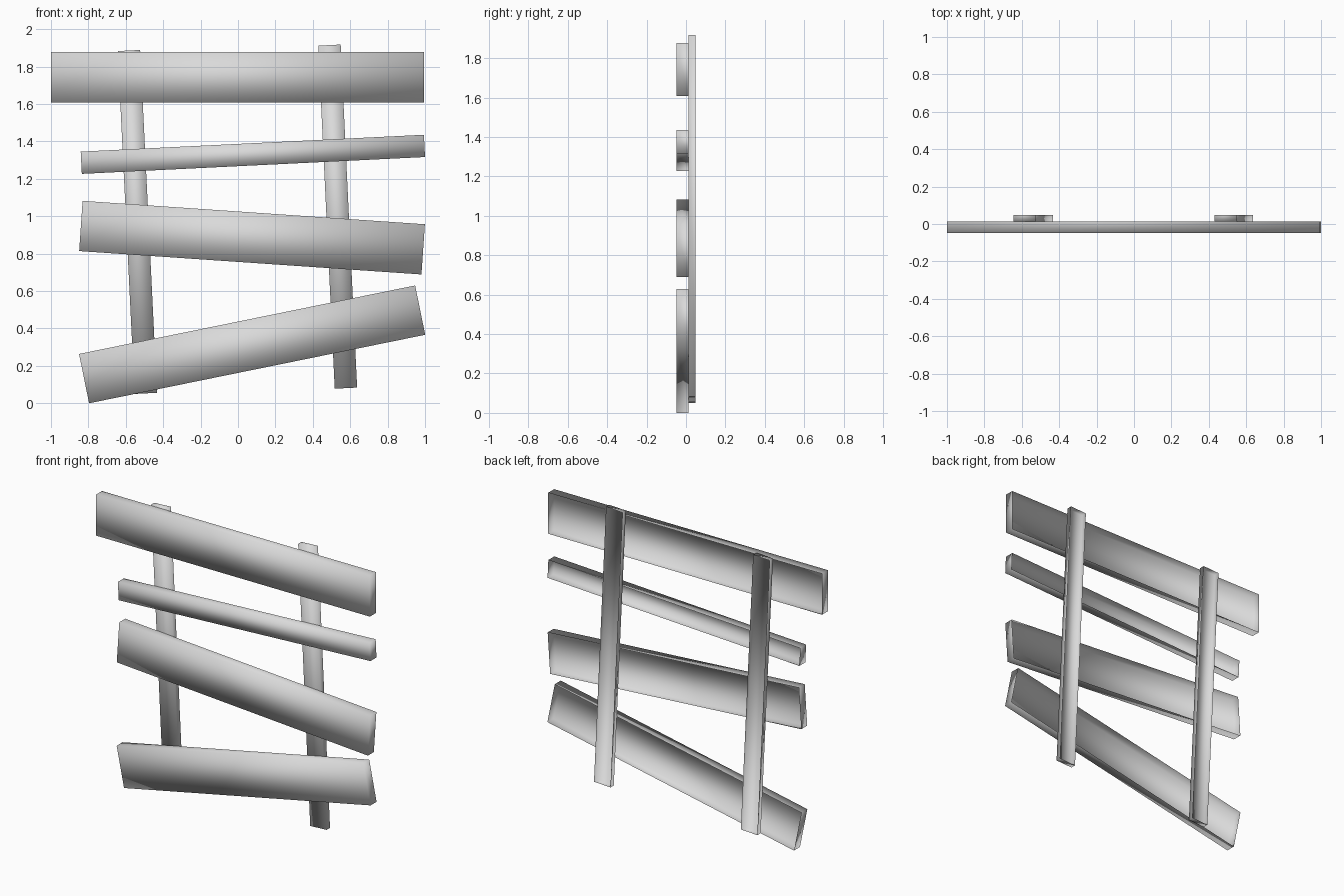
import bpy
import bmesh
from mathutils import Matrix, Vector

cube = bpy.data.objects.get("Cube")
if cube:
    bpy.data.objects.remove(cube, do_unlink=True)

# One plain grey for all the boards
grey = bpy.data.materials.new("plain_grey")
grey.use_nodes = True
colour = (0.7, 0.7, 0.7, 1)
grey.diffuse_color = colour
grey.node_tree.nodes["Principled BSDF"].inputs["Base Color"].default_value = colour

FRONT, JOINT, BACK = -0.049, 0.013, 0.048


def board(name, start, end, width, y0, y1):
    """Smooth, open-backed board whose centre line runs from start to end in the xz plane."""
    a, b = (Vector((x, (y0 + y1) / 2, z)) for x, z in (start, end))
    along = b - a
    bm = bmesh.new()
    bmesh.ops.create_cube(bm, size=1)
    bm.normal_update()
    back = [f for f in bm.faces if f.normal.y > 0.5]
    bmesh.ops.delete(bm, geom=back, context="FACES_ONLY")
    bmesh.ops.transform(bm, matrix=Matrix.Diagonal((along.length, y1 - y0, width, 1)), verts=bm.verts)
    for face in bm.faces:
        face.smooth = True
    mesh = bpy.data.meshes.new(name)
    bm.to_mesh(mesh)
    bm.free()
    mesh.materials.append(grey)
    ob = bpy.data.objects.new(name, mesh)
    turn = Vector((1, 0, 0)).rotation_difference(along).to_matrix().to_4x4()
    ob.matrix_world = Matrix.Translation((a + b) / 2) @ turn
    bpy.context.collection.objects.link(ob)


# Crooked planks across the front
planks = [
    ("top_plank", (-1.0, 1.743), (0.995, 1.743), 0.27),
    ("narrow_plank", (-0.838, 1.286), (0.997, 1.376), 0.119),
    ("middle_plank", (-0.84, 0.948), (0.99, 0.823), 0.269),
    ("bottom_plank", (-0.823, 0.132), (0.974, 0.498), 0.269),
]
for name, start, end, width in planks:
    board(name, start, end, width, FRONT, JOINT)

# Two leaning posts behind the planks
posts = [
    ("right_post", (-0.493, 0.053), (-0.583, 1.886)),
    ("left_post", (0.577, 0.081), (0.489, 1.915)),
]
for name, start, end in posts:
    board(name, start, end, 0.12, JOINT, BACK)
